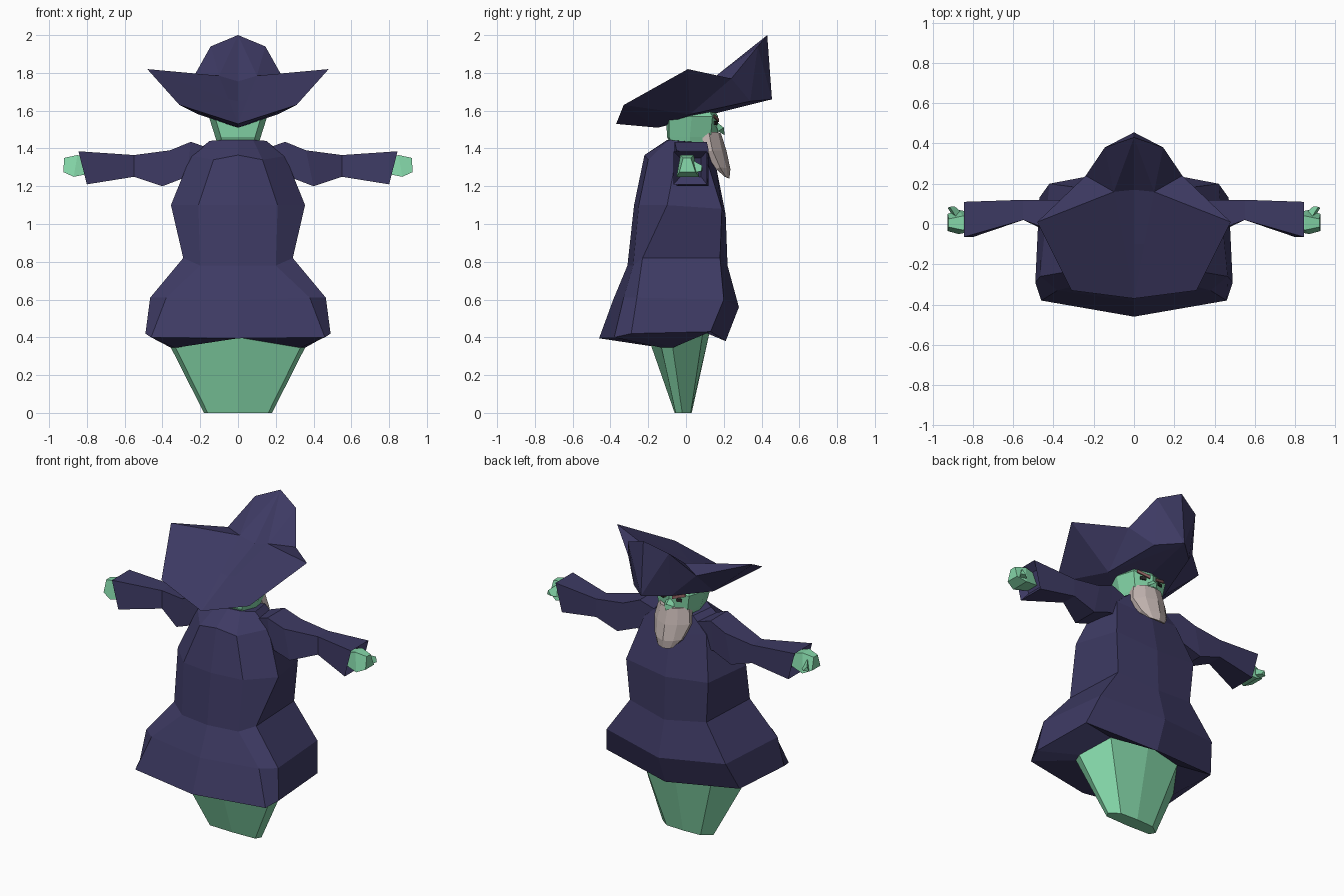
import bpy, bmesh
from mathutils import Vector

if "Cube" in bpy.data.objects:
    bpy.data.objects.remove(bpy.data.objects["Cube"])


def material(name, rgb):
    m = bpy.data.materials.new(name)
    m.diffuse_color = (*rgb, 1)
    m.use_nodes = True
    m.node_tree.nodes["Principled BSDF"].inputs["Base Color"].default_value = m.diffuse_color
    return m


NAVY = material("navy cloth", (0.047, 0.042, 0.125))
GREEN = material("green skin", (0.23, 0.67, 0.39))
GREY = material("grey beard", (0.52, 0.44, 0.42))
BROWN = material("dull red brow", (0.30, 0.13, 0.13))
DARK = material("dark eye", (0.02, 0.02, 0.02))


def finish(name, bm, mat):
    bmesh.ops.recalc_face_normals(bm, faces=bm.faces)
    me = bpy.data.meshes.new(name)
    bm.to_mesh(me)
    bm.free()
    me.materials.append(mat)
    ob = bpy.data.objects.new(name, me)
    bpy.context.collection.objects.link(ob)
    return ob


def loft(name, rings, mat, cap_start=True, cap_end=True):
    """Skin a list of closed rings."""
    bm = bmesh.new()
    vs = [[bm.verts.new(p) for p in r] for r in rings]
    n = len(vs[0])
    for a, b in zip(vs, vs[1:]):
        for i in range(n):
            j = (i + 1) % n
            bm.faces.new((a[i], a[j], b[j], b[i]))
    if cap_start:
        bm.faces.new(vs[0])
    if cap_end:
        bm.faces.new(vs[-1])
    return finish(name, bm, mat)


def whole(half):
    """Close a half ring that starts and ends on the centre line."""
    return half + [(-x, y, z) for x, y, z in half[-2:0:-1]]


# Robe: rings run back centre, back corner, side back, side front, front centre
seat_ring = [(0, -.2, .40), (.33, -.13, .345), (.355, -.07, .345), (.25, .09, .43), (0, .13, .45)]
robe = [
    seat_ring,
    [(0, -.46, .395), (.46, -.38, .40), (.49, -.29, .42), (.47, .13, .43), (0, .21, .38)],
    [(0, -.385, .60), (.38, -.33, .61), (.465, -.26, .61), (.42, .20, .60), (0, .28, .56)],
    [(0, -.31, .78), (.20, -.28, .78), (.29, -.23, .82), (.27, .18, .82), (0, .22, .78)],
    [(0, -.275, 1.10), (.21, -.25, 1.10), (.355, -.10, 1.10), (.29, .19, 1.08), (0, .21, 1.05)],
    [(0, -.22, 1.365), (.13, -.20, 1.34), (.25, -.05, 1.36), (.22, .11, 1.34), (0, .16, 1.30)],
    [(0, -.10, 1.445), (.08, -.09, 1.445), (.15, -.04, 1.44), (.12, .10, 1.43), (0, .13, 1.42)],
]
loft("robe", [whole(r) for r in robe], NAVY, cap_start=False)

# Tapered lower body
foot = [(0, -.06, 0), (.16, -.055, 0), (.18, -.02, 0), (.12, .025, 0), (0, .03, 0)]
loft("lower_body", [whole(foot), whole(seat_ring)], GREEN)

# Head
head = [
    [(0, -.07, 1.40), (.08, -.06, 1.40), (.10, .02, 1.40), (.08, .11, 1.40), (0, .14, 1.40)],
    [(0, -.10, 1.46), (.09, -.09, 1.46), (.12, .02, 1.46), (.10, .13, 1.46), (0, .17, 1.46)],
    [(0, -.105, 1.55), (.12, -.09, 1.56), (.155, .03, 1.57), (.12, .14, 1.57), (0, .17, 1.57)],
    [(0, -.06, 1.59), (.09, -.05, 1.60), (.11, .03, 1.61), (.09, .11, 1.62), (0, .14, 1.62)],
]
loft("head", [whole(r) for r in head], GREEN)

# Nose
nose = [[(0, .15, 1.55), (.02, .15, 1.54), (0, .16, 1.53)],
        [(0, .20, 1.51), (.035, .17, 1.49), (0, .205, 1.47)]]
loft("nose", [whole(r) for r in nose], GREEN)

# Beard, hanging forward from the chin
beard = [
    [(0, .12, 1.49), (.10, .08, 1.49), (.105, .12, 1.49), (.06, .17, 1.485), (0, .185, 1.48)],
    [(0, .11, 1.36), (.12, .10, 1.38), (.125, .14, 1.39), (.07, .19, 1.39), (0, .215, 1.385)],
    [(0, .16, 1.29), (.09, .16, 1.29), (.095, .18, 1.30), (.06, .215, 1.295), (0, .235, 1.29)],
    [(0, .205, 1.25), (.05, .205, 1.25), (.055, .21, 1.25), (.04, .22, 1.245), (0, .23, 1.24)],
]
loft("beard", [whole(r) for r in beard], GREY)

# Hat: folded brim, leaning crown and closed underside
pts = {
    "back": (0, -.37, 1.53), "corner": (.31, -.33, 1.63), "tip": (.48, .01, 1.82),
    "notch": (.24, .24, 1.77), "front": (0, .455, 1.66), "peak": (0, .43, 2.0),
    "crown": (.145, .38, 1.94), "inner": (.10, .16, 1.785), "valley": (0, .17, 1.755),
    "crease": (.05, -.10, 1.66), "ridge": (0, -.10, 1.65), "under": (0, -.15, 1.51),
    "cheek": (.13, .34, 1.65), "side": (.21, .02, 1.58),
}
hat_faces = [
    ("back", "corner", "crease"), ("back", "crease", "ridge"), ("corner", "tip", "crease"),
    ("crease", "tip", "inner"), ("crease", "inner", "valley", "ridge"),
    ("inner", "tip", "notch"), ("inner", "notch", "crown"),
    ("inner", "crown", "peak"), ("inner", "peak", "valley"),
    ("notch", "cheek", "crown"), ("cheek", "front", "crown"), ("front", "peak", "crown"),
    ("back", "under", "corner"), ("corner", "under", "side"), ("corner", "side", "tip"),
    ("tip", "side", "notch"), ("side", "cheek", "notch"),
    ("under", "front", "side"), ("side", "front", "cheek"),
]
bm = bmesh.new()
for s in (1, -1):
    vs = {k: bm.verts.new((s * p[0], p[1], p[2])) for k, p in pts.items()}
    for f in hat_faces:
        bm.faces.new([vs[k] for k in f])
bmesh.ops.remove_doubles(bm, verts=bm.verts, dist=1e-4)
finish("hat", bm, NAVY)


def section(x0, x1, y0, y1, z0, z1):
    """Rectangle across an arm; x0 at the bottom edge, x1 at the top edge."""
    return [(x0, y0, z0), (x0, y1, z0), (x1, y1, z1), (x1, y0, z1)]


def plate(name, cx, cy, cz, w, h, mat, tilt, slant=0.0, t=.008):
    """Thin plate on the face, turned with the cheek."""
    out = Vector((tilt, 1, 0)).normalized()
    side = Vector((out.y, -out.x, 0))
    c = Vector((cx, cy, cz))
    rings = []
    for d in (0, t):
        rings.append([c + out * d + side * a * w + Vector((0, 0, b * h + a * slant))
                      for a, b in ((-1, -1), (1, -1), (1, 1), (-1, 1))])
    loft(name, rings, mat)


for s, label in ((1, "right"), (-1, "left")):
    def flip(rings):
        return [[(s * x, y, z) for x, y, z in r] for r in rings]

    # Sleeve with a slightly sunken cuff
    loft(label + "_sleeve", flip([
        section(.16, .12, -.04, .10, 1.24, 1.39),
        section(.27, .25, -.06, .11, 1.25, 1.435),
        section(.40, .36, -.05, .12, 1.20, 1.39),
        section(.55, .55, .02, .12, 1.25, 1.365),
        section(.80, .845, -.065, .11, 1.21, 1.385),
        section(.77, .80, -.03, .08, 1.25, 1.35),
    ]), NAVY)

    # Hand and thumb
    loft(label + "_hand", flip([
        [(.77, -.03, 1.27), (.77, .05, 1.27), (.77, .04, 1.34), (.77, -.02, 1.34)],
        [(.87, -.05, 1.25), (.87, .07, 1.25), (.85, .04, 1.365), (.85, -.03, 1.365)],
        [(.925, -.035, 1.275), (.925, .05, 1.275), (.92, .025, 1.35), (.92, -.015, 1.35)],
    ]), GREEN)
    loft(label + "_thumb", flip([
        [(.84, .04, 1.27), (.90, .04, 1.27), (.88, .03, 1.34)],
        [(.89, .088, 1.28), (.925, .08, 1.28), (.915, .085, 1.31)],
    ]), GREEN)

    # Eye and brow
    plate(label + "_eye", s * .06, .153, 1.535, .018, .010, DARK, s * .3)
    plate(label + "_brow", s * .06, .156, 1.56, .04, .009, BROWN, s * .3, s * .012)
